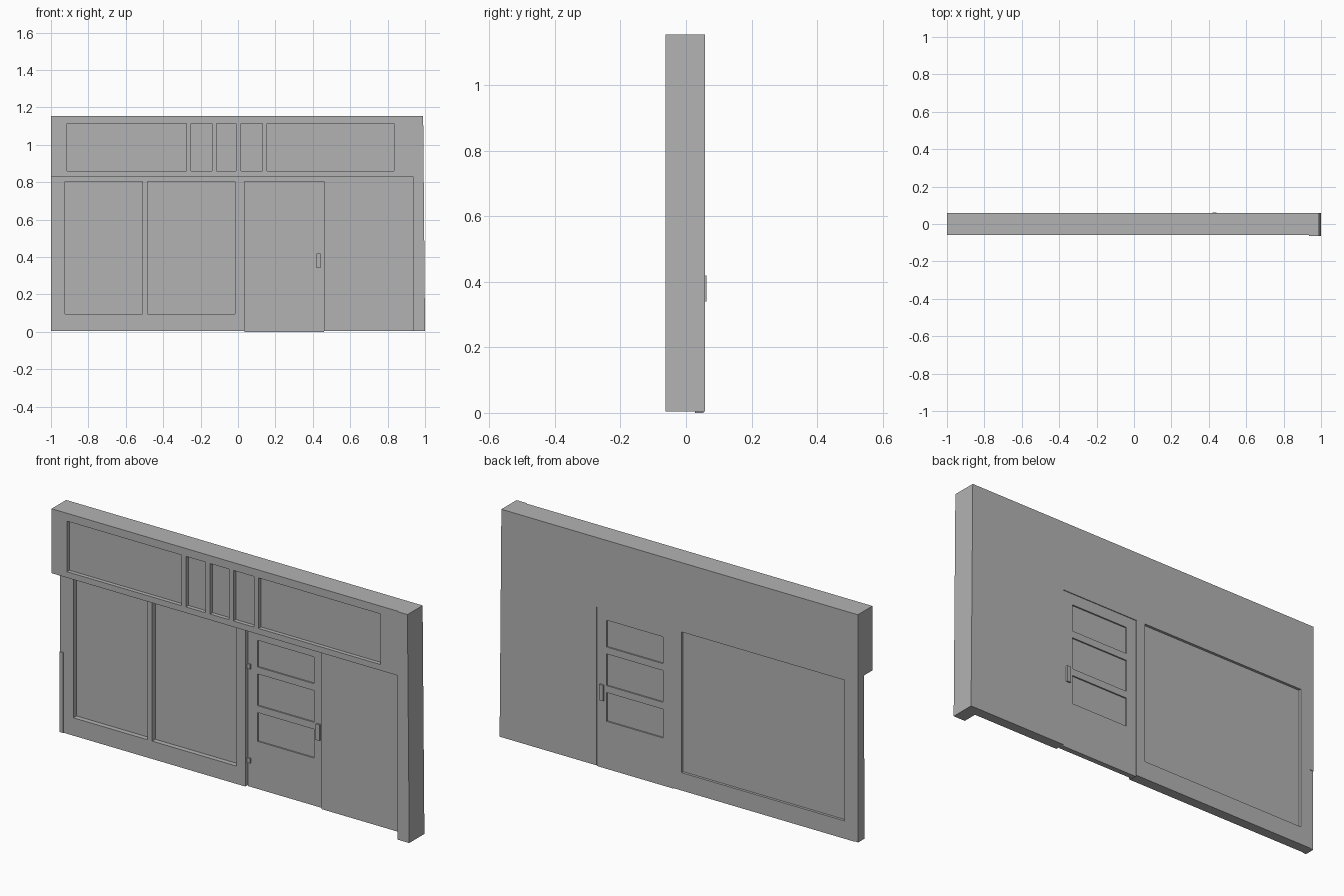
import bpy
import bmesh
from mathutils import Matrix, Vector

old = bpy.data.objects.get("Cube")
if old:
    bpy.data.objects.remove(old, do_unlink=True)

GREY = (0.45, 0.45, 0.45, 1.0)
grey = bpy.data.materials.new("plain_grey")
grey.use_nodes = True
grey.diffuse_color = GREY
grey.node_tree.nodes["Principled BSDF"].inputs["Base Color"].default_value = GREY


def boxes(name, spans):
    """One mesh of boxes, each given as (x range, y range, z range)."""
    bm = bmesh.new()
    for span in spans:
        low, high = (Vector(c) for c in zip(*span))
        place = Matrix.Translation((low + high) / 2) @ Matrix.Diagonal((*(high - low), 1))
        bmesh.ops.create_cube(bm, size=1, matrix=place)
    mesh = bpy.data.meshes.new(name)
    bm.to_mesh(mesh)
    bm.free()
    mesh.materials.append(grey)
    obj = bpy.data.objects.new(name, mesh)
    bpy.context.collection.objects.link(obj)
    return obj


def cut(obj, spans):
    """Cut box-shaped recesses or openings out of a part."""
    cutter = boxes(obj.name + "_cutter", spans)
    cutter.hide_render = True
    mod = obj.modifiers.new("recesses", "BOOLEAN")
    mod.operation = "DIFFERENCE"
    mod.solver = "EXACT"
    mod.object = cutter
    bpy.context.view_layer.objects.active = obj
    bpy.ops.object.modifier_apply(modifier=mod.name)
    bpy.data.objects.remove(cutter, do_unlink=True)


BACK = 0.058
BAND_FRONT = -0.058
WALL_FRONT = 0.008
BAND_BASE = 0.83
TOP = 1.155
FLOOR = 0.005
POST = 0.935

# Deep sign band with a row of recessed panels
band = boxes("sign_band", [((-1, POST), (BAND_FRONT, BACK), (BAND_BASE, TOP))])
panels = [(-0.915, -0.275), (-0.25, -0.14), (-0.115, -0.01), (0.015, 0.13), (0.155, 0.835)]
cut(band, [(x, (-0.1, BAND_FRONT + 0.02), (0.86, 1.115)) for x in panels])

# Lower wall: two windows in front, one wide recess behind, and a doorway
DOOR_X = (0.035, 0.46)
wall = boxes("lower_wall", [((-0.98, POST), (WALL_FRONT, BACK), (FLOOR, BAND_BASE))])
WINDOW_Z = (0.095, 0.805)
cut(wall, [
    ((-0.925, -0.51), (-0.1, 0.033), WINDOW_Z),
    ((-0.485, -0.015), (-0.1, 0.033), WINDOW_Z),
    ((-0.925, -0.015), (0.045, 0.1), WINDOW_Z),
    (DOOR_X, (-0.1, 0.1), (-0.1, 0.805)),
])

# End strip of the wall, with its foot set slightly forward
boxes("wall_end_upper", [((-1, -0.98), (WALL_FRONT, BACK), (0.41, BAND_BASE))])
boxes("wall_end_foot", [((-1, -0.98), (WALL_FRONT - 0.003, BACK - 0.003), (FLOOR, 0.41))])

# Door with three recessed panels on both faces
door = boxes("door", [(DOOR_X, (0.028, 0.054), (0, 0.805))])
rows = [(0.24, 0.385), (0.42, 0.58), (0.615, 0.75)]
cut(door, [((0.09, 0.405), y, z) for z in rows for y in ((-0.1, 0.035), (0.047, 0.1))])

# Door handles and hinges
boxes("door_handle_front", [((0.42, 0.441), (0.018, 0.03), (0.34, 0.42))])
boxes("door_handle_back", [((0.42, 0.441), (0.052, 0.062), (0.34, 0.42))])
boxes("door_hinges", [((0.035, 0.052), (0.022, 0.03), (z, z + 0.025)) for z in (0.12, 0.595)])

# Corner post, leaning in a little toward the top
post = boxes("corner_post", [((POST, 1), (-0.063, BACK), (FLOOR, TOP))])
for v in post.data.vertices:
    if v.co.z > 1 and v.co.x > 0.97:
        v.co.x = 0.99
